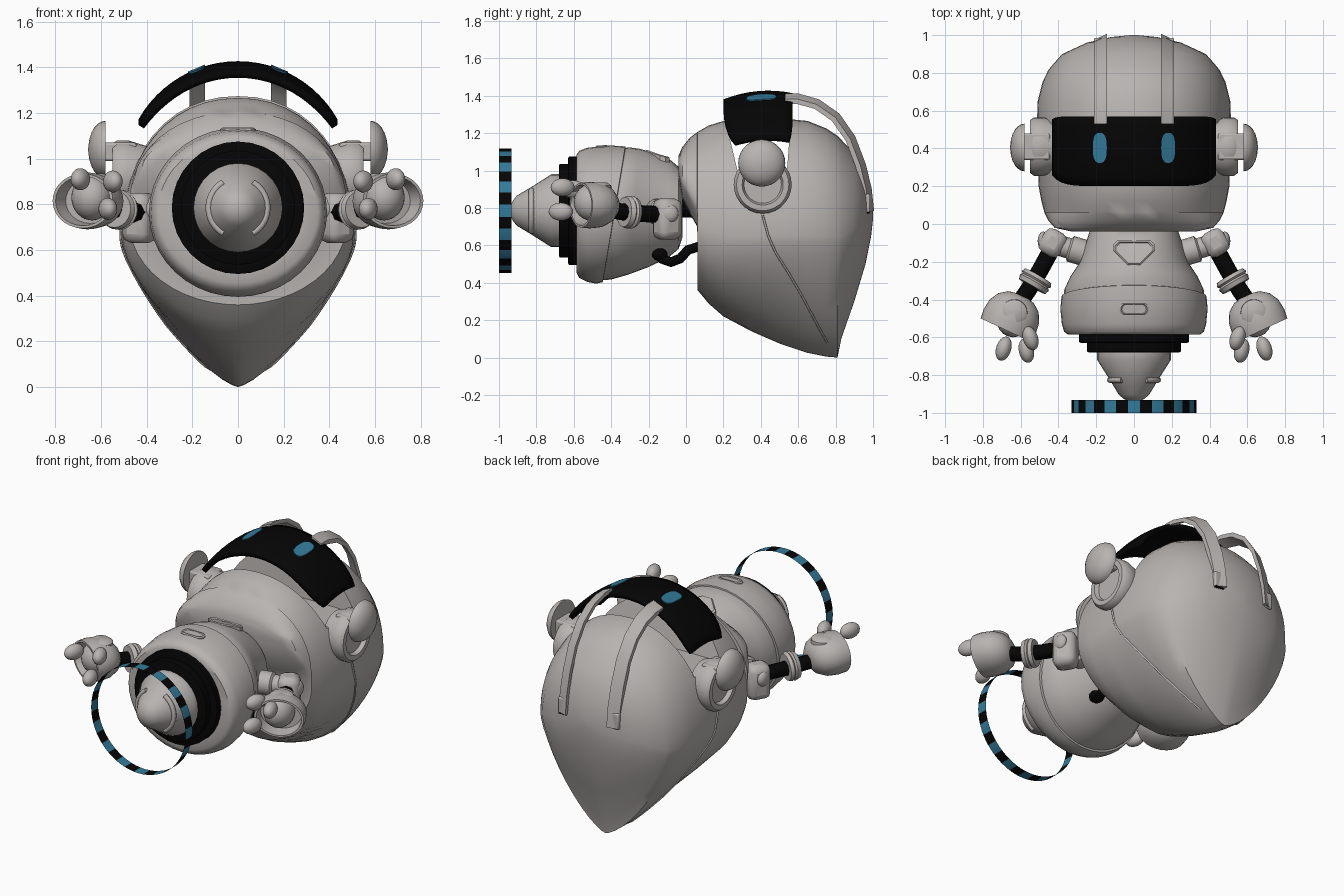
import bpy, bmesh, math
from math import sin, cos, pi, radians
from mathutils import Vector, Matrix

if "Cube" in bpy.data.objects:
    bpy.data.objects.remove(bpy.data.objects["Cube"])


def material(name, color):
    m = bpy.data.materials.new(name)
    m.use_nodes = True
    m.diffuse_color = (*color, 1)
    m.node_tree.nodes["Principled BSDF"].inputs["Base Color"].default_value = (*color, 1)
    return m


GREY = material("warm grey shell", (0.48, 0.455, 0.44))
BLACK = material("black rubber", (0.0015, 0.0015, 0.0015))
BLUE = material("blue glow", (0.033, 0.2, 0.33))


def activate(ob):
    bpy.ops.object.select_all(action='DESELECT')
    ob.select_set(True)
    bpy.context.view_layer.objects.active = ob


def build(name, verts, faces, mat, angle=38):
    me = bpy.data.meshes.new(name)
    me.from_pydata([tuple(v) for v in verts], [], faces)
    bm = bmesh.new()
    bm.from_mesh(me)
    bmesh.ops.recalc_face_normals(bm, faces=bm.faces)
    bm.to_mesh(me)
    bm.free()
    ob = bpy.data.objects.new(name, me)
    bpy.context.collection.objects.link(ob)
    me.materials.append(mat)
    activate(ob)
    bpy.ops.object.shade_smooth_by_angle(angle=radians(angle))
    return ob


def modify(ob, kind, **settings):
    activate(ob)
    mod = ob.modifiers.new(kind.title(), kind)
    for key, value in settings.items():
        setattr(mod, key, value)
    bpy.ops.object.modifier_apply(modifier=mod.name)
    return ob


def loft(name, rings, mat, angle=38, caps=True):
    n = len(rings[0])
    verts = [v for ring in rings for v in ring]
    faces = [(i * n + j, i * n + (j + 1) % n, (i + 1) * n + (j + 1) % n, (i + 1) * n + j)
             for i in range(len(rings) - 1) for j in range(n)]
    if caps:
        faces += [tuple(range(n)), tuple(range(len(verts) - n, len(verts)))]
    return build(name, verts, faces, mat, angle)


def spin(name, start, direction, profile, mat, sides=24, squash=1.0):
    """Revolve (distance, radius) pairs about an axis; squash scales the height."""
    rot = Vector(direction).to_track_quat('Z', 'X').to_matrix()
    rings = []
    for d, r in profile:
        ring = [Vector(start) + rot @ Vector((r * cos(2 * pi * k / sides), r * sin(2 * pi * k / sides), d))
                for k in range(sides)]
        rings.append([Vector((p.x, p.y, start[2] + (p.z - start[2]) * squash)) for p in ring])
    return loft(name, rings, mat)


def tube(name, points, radius, mat):
    cu = bpy.data.curves.new(name, 'CURVE')
    cu.dimensions = '3D'
    cu.bevel_depth = radius
    cu.bevel_resolution = 2
    cu.use_fill_caps = True
    sp = cu.splines.new('POLY')
    sp.points.add(len(points) - 1)
    for p, co in zip(sp.points, points):
        p.co = (*co, 1)
    cu.materials.append(mat)
    ob = bpy.data.objects.new(name, cu)
    bpy.context.collection.objects.link(ob)
    activate(ob)
    bpy.ops.object.convert(target='MESH')
    bpy.ops.object.shade_smooth_by_angle(angle=radians(50))


def ball(name, centre, size, mat, turn=0):
    bm = bmesh.new()
    bmesh.ops.create_uvsphere(bm, u_segments=20, v_segments=12, radius=1)
    bm.transform(Matrix.Translation(centre) @ Matrix.Rotation(turn, 4, 'Z') @ Matrix.Diagonal((*size, 1)))
    verts = [v.co.copy() for v in bm.verts]
    faces = [tuple(v.index for v in f.verts) for f in bm.faces]
    bm.free()
    return build(name, verts, faces, mat)


def block(name, centre, size, mat, turn=0, bevel=0.02):
    m = Matrix.Translation(centre) @ Matrix.Rotation(turn, 4, 'Z')
    x, y, z = (s / 2 for s in size)
    rings = [[m @ Vector((a * x, b * y, c * z)) for a, b in ((-1, -1), (1, -1), (1, 1), (-1, 1))] for c in (-1, 1)]
    return modify(loft(name, rings, mat), 'BEVEL', width=bevel, segments=2)


# Head: egg-shaped stations (y, half width, top, widest height, bottom, lower roundness)
HEAD = [(-.04, .33, 1.08, 1.02, .95, 2), (-.02, .42, 1.125, .95, .85, 2), (.02, .455, 1.175, .88, .77, 2),
        (.06, .475, 1.205, .8, .7, 2), (.062, .475, 1.206, .72, .36, 2), (.12, .49, 1.24, .68, .29, 1.9),
        (.2, .505, 1.265, .66, .22, 1.75), (.35, .51, 1.275, .65, .14, 1.55), (.5, .515, 1.28, .65, .075, 1.4),
        (.65, .51, 1.265, .65, .025, 1.4), (.75, .485, 1.225, .65, .005, 1.4), (.81, .456, 1.185, .65, 0, 1.4),
        (.83, .442, 1.165, .65, .1, 1.45), (.9, .38, 1.09, .69, .3, 1.6), (.96, .25, .98, .72, .5, 1.8),
        (.99, .12, .86, .74, .65, 2), (1, .02, .78, .76, .74, 2)]


def power(value, e):
    return math.copysign(abs(value) ** e, value)


def head_ring(y, rx, top, wide, bottom, n):
    ring = []
    for k in range(48):
        c, s = cos(2 * pi * k / 48), sin(2 * pi * k / 48)
        e = 2 / (2.15 if s > 0 else n)
        height = (top - wide) if s > 0 else (wide - bottom)
        ring.append((rx * power(c, e), y, wide + height * power(s, e)))
    return ring


# Open face trough behind the visor
head = loft("head_shell", [head_ring(*s) for s in HEAD], GREY)
notch = [(.18, 1.4), (.275, 1.0), (.54, 1.0), (.57, 1.4)]
cutter = loft("face_cutter", [[(x, y, z) for y, z in notch] for x in (-.8, .8)], GREY)
cutter.hide_render = True
modify(head, 'BOOLEAN', operation='DIFFERENCE', object=cutter, solver='EXACT')
bpy.data.objects.remove(cutter)
activate(head)
bpy.ops.object.shade_smooth_by_angle(angle=radians(38))


# Raised seam across the sides of the head
def head_side(y, z):
    lo, hi = next((a, b) for a, b in zip(HEAD, HEAD[1:]) if a[0] <= y <= b[0])
    t = (y - lo[0]) / (hi[0] - lo[0])
    _, rx, _, wide, bottom, n = (p + (q - p) * t for p, q in zip(lo, hi))
    f = min(1, max(0, (wide - z) / (wide - bottom)))
    return rx * (1 - f ** n) ** (1 / n)


seam = [(.41, .76), (.44, .65), (.48, .56), (.55, .45), (.62, .33), (.7, .18), (.76, .07)]
dense = [(a[0] + (b[0] - a[0]) * t / 5, a[1] + (b[1] - a[1]) * t / 5) for a, b in zip(seam, seam[1:]) for t in range(5)]
for s in (1, -1):
    tube("head_seam", [(s * head_side(y, z), y, z) for y, z in dense] + [(0, .8, .008)], .006, GREY)

# Visor: a bowed sheet with two glowing eyes
R = 0.5


def visor_z(x, y):
    v = (y - .2) / .37
    return 1.427 - R + math.sqrt(R * R - x * x) - .11 * (v - .65) ** 2


cols, rows = 24, 8
verts, faces = [], []
for i in range(cols + 1):
    u = 2 * i / cols - 1
    x = R * sin(u * radians(60.5))
    y0, y1 = .2 + .06 * abs(u) ** 6, .57 - .015 * abs(u) ** 12
    for j in range(rows + 1):
        y = y0 + (y1 - y0) * j / rows
        verts.append((x, y, visor_z(x, y)))
for i in range(cols):
    for j in range(rows):
        a = i * (rows + 1) + j
        faces.append((a, a + rows + 1, a + rows + 2, a + 1))
visor = build("visor", verts, faces, BLACK)
if visor.data.polygons[0].normal.z < 0:
    visor.data.flip_normals()
modify(visor, 'SOLIDIFY', thickness=.028, offset=-1)
for s in (1, -1):
    rings = []
    for lift in (-.003, .005):
        outline = [(s * .181 + .037 * power(cos(pi * k / 12), .75), .403 + .08 * power(sin(pi * k / 12), .75))
                   for k in range(24)]
        rings.append([(x, y, visor_z(x, y) + lift) for x, y in outline])
    loft("eye", rings, BLUE)

# Straps arching from the visor over the back of the head
strap = [(.53, 1.385), (.6, 1.383), (.7, 1.355), (.8, 1.285), (.88, 1.17), (.935, 1.025), (.965, .9), (.978, .78)]
for s in (1, -1):
    rings = []
    for i, (y, z) in enumerate(strap):
        a, b = strap[max(i - 1, 0)], strap[min(i + 1, len(strap) - 1)]
        t = Vector((0, b[0] - a[0], b[1] - a[1])).normalized()
        out = Vector((0, -t.z, t.y))
        side = Vector((.034, 0, 0)) - out * s * .015
        c = Vector((s * .178, y, z))
        rings.append([c + side * w + out * h for w, h in ((-1, -.013), (1, -.013), (1, .013), (-1, .013))])
    loft("head_strap", rings, GREY)
    block("strap_end", (s * .178, .96, .825), (.07, .05, .1), GREY, bevel=.008)
# Dark pad under the left strap end
block("strap_end_pad", (.178, .962, .784), (.064, .044, .026), BLACK, bevel=.003)

# Ears
for s in (1, -1):
    spin("ear_mount", (s * .4, .41, .925), (s, 0, 0),
         [(0, .13), (.08, .155), (.13, .155), (.15, .14), (.15, .11), (.125, .1)], GREY, 28)
    block("ear_stalk", (s * .52, .41, 1.03), (.15, .14, .08), GREY, bevel=.01)
    spin("ear_cap", (s * .58, .405, 1.04), (s, 0, 0),
         [(.076 * sin(a), .126 * cos(a)) for a in (0, .2, .45, .7, .95, 1.2, 1.5)], GREY, 28)


# Torso: elliptical stations (y, half width, half height, centre height, tilt)
def oval(y, rx, rz, cz, tilt=0):
    return [(rx * cos(2 * pi * k / 40), y + tilt * sin(2 * pi * k / 40), cz + rz * sin(2 * pi * k / 40)) for k in range(40)]


upper = [(-.02, .15, .15, .79), (-.04, .235, .22, .8), (-.1, .255, .27, .8), (-.2, .285, .31, .79, .01),
         (-.28, .338, .337, .78, .03), (-.35, .37, .353, .77, .05), (-.42, .37, .353, .765, .05)]
lower = [(-.38, .35, .34, .765, .06), (-.385, .384, .363, .766, .06), (-.45, .39, .37, .765, .03), (-.53, .382, .358, .763),
         (-.57, .37, .34, .765), (-.585, .35, .315, .77), (-.585, .27, .27, .78)]
loft("torso_upper", [oval(*r) for r in upper], GREY)
loft("torso_lower", [oval(*r) for r in lower], GREY)
spin("waist_rings", (0, -.57, .785), (0, -1, 0),
     [(0, .29), (.055, .29), (.06, .28), (.06, .25), (.105, .25), (.11, .24), (.11, .1)], BLACK, 32)
spin("thruster_cone", (0, -.66, .785), (0, -1, 0),
     [(0, .17), (.02, .195), (.06, .195), (.17, .125), (.245, .08), (.265, .055), (.28, .025)], GREY, 28)
for s in (1, -1):
    tube("cone_ridge", [(s * .128 * cos(radians(a)), -.826, .785 + .128 * sin(radians(a))) for a in range(-60, 61, 12)], .015, GREY)

# Chest badge and belly button plates
badge = [(-.1, .035), (-.08, .055), (.08, .055), (.1, .035), (.1, .01), (.03, -.06), (-.03, -.06), (-.1, .01)]


def plate(name, outline, y, z, slope):
    rings = [[(px * f, y + py * f, z + slope * py - .45 * px * px + h) for px, py in outline]
             for f, h in ((1.12, -.05), (1.12, .004), (1, .01), (.9, .004))]
    loft(name, rings, GREY, 20)


plate("chest_badge", badge, -.15, 1.083, -.3)
pill = [(math.copysign(.045, cos(a)) + .025 * cos(a), .027 * sin(a)) for a in [pi * (k + .5) / 8 for k in range(16)]]
plate("belly_button", pill, -.45, 1.127, .05)

# Neck and a pair of hoses into the head
spin("neck", (0, -.06, .82), (0, 1, 0), [(0, .09), (.04, .07), (.08, .07), (.16, .09)], BLACK)
for s in (1, -1):
    hose = [(.16, -.16, .57), (.17, -.13, .528), (.19, -.08, .51), (.21, -.03, .53), (.22, .01, .575), (.2, .09, .6)]
    tube("neck_hose", [(s * x, y, z) for x, y, z in hose], .027, BLACK)
    ball("hose_plug", (s * .165, -.14, .55), (.045, .042, .035), BLACK)

# Arms and hands
for s in (1, -1):
    aim = (s * .5, -.86, .06)
    spin("shoulder_link", (s * .24, -.16, .78), (s, .3, 0), [(0, .07), (.1, .07), (.11, .055), (.2, .055)], GREY, 16)
    block("shoulder", (s * .43, -.1, .74), (.13, .14, .22), GREY, turn=s * radians(30), bevel=.04)
    ball("shoulder_cap", (s * .48, -.09, .77), (.03, .05, .05), GREY)
    tube("arm_rod", [(s * .44, -.14, .765), (s * .5, -.25, .77), (s * .56, -.35, .78), (s * .63, -.45, .8)], .045, BLACK)
    spin("elbow_ring", (s * .507, -.275, .775), aim, [(0, .06), (0, .08), (.02, .088), (.03, .078), (.04, .088), (.065, .08), (.065, .05)], GREY)
    spin("hand_cup", (s * .595, -.38, .815), (s * .42, -.9, 0),
         [(0, .04), (.008, .075), (.04, .118), (.09, .145), (.15, .152), (.2, .146), (.2, .132), (.12, .12)], GREY, 28, .82)
    ball("palm", (s * .64, -.5, .83), (.09, .1, .1), GREY)
    spin("hand_knob", (s * .635, -.47, .86), (0, 0, 1), [(0, .075), (.06, .07), (.075, .05)], GREY)
    for x, y, z in ((.548, -.605, .9), (.69, -.66, .91), (.57, -.67, .78)):
        ball("finger", (s * x, y, z), (.04, .066, .048), GREY, turn=s * radians((x - .62) * 250))

# Thin striped halo ring at the base
seg = 64
band = [[(.332 * cos(2 * pi * k / seg), y, .785 + .332 * sin(2 * pi * k / seg)) for k in range(seg)] for y in (-1, -.932)]
halo = loft("halo_ring", band, BLACK, caps=False)
halo.data.materials.append(BLUE)
for p in halo.data.polygons:
    turn = math.atan2(p.center.z - .785, p.center.x) - pi / 2 + 2 * pi / 32
    p.material_index = 1 if int((turn % (2 * pi)) / (2 * pi / 32) + .5) % 2 else 0
